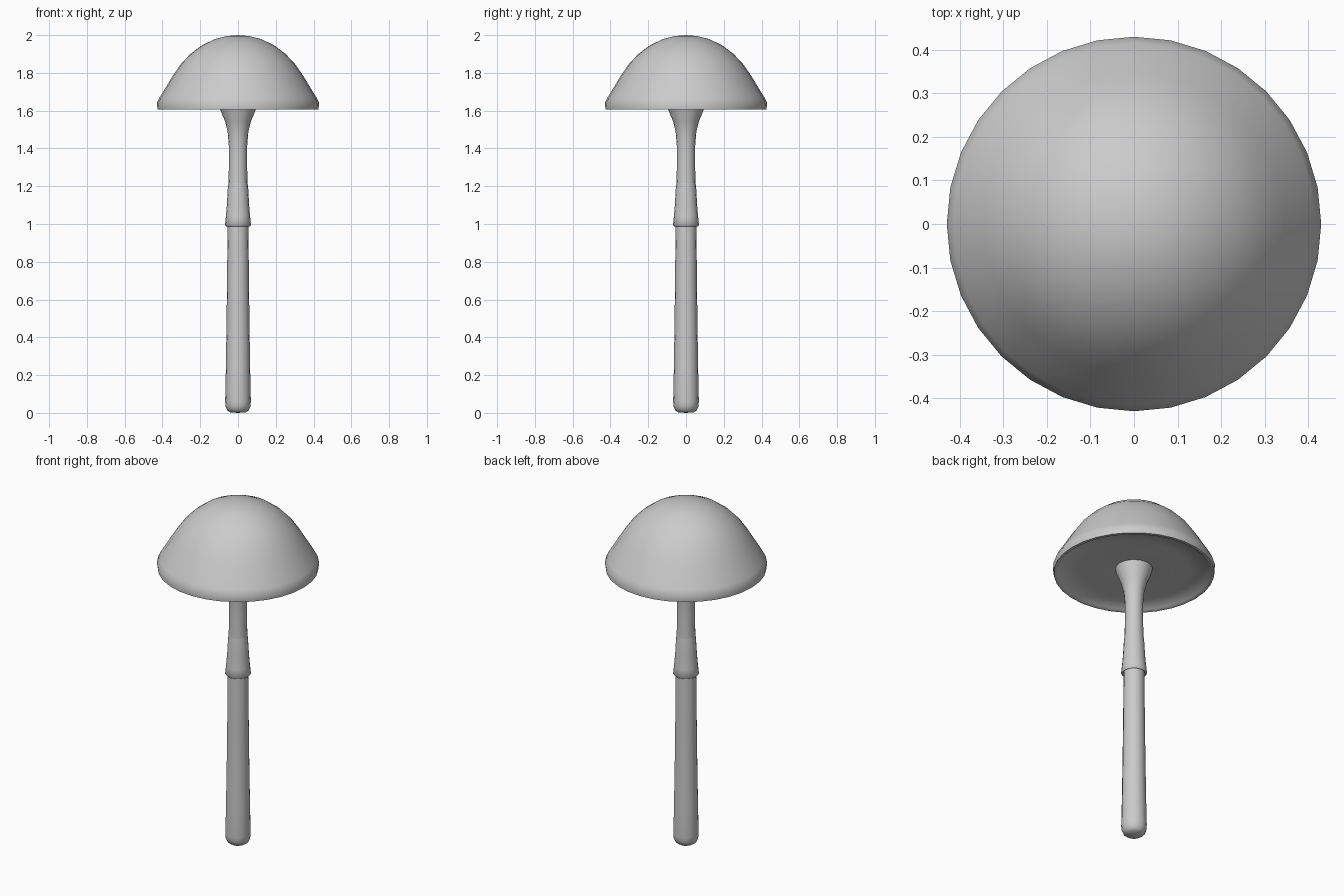
import bpy, bmesh
from math import cos, sin, tau, radians

cube = bpy.data.objects.get("Cube")
if cube:
    bpy.data.objects.remove(cube)

grey = bpy.data.materials.new("plain grey")
grey.use_nodes = True
colour = (0.6, 0.6, 0.6, 1)
grey.diffuse_color = colour
grey.node_tree.nodes["Principled BSDF"].inputs["Base Color"].default_value = colour


def lathe(name, profile, sides, angle):
    """Revolve (radius, height) points about z; radius 0 makes a pole."""
    bm = bmesh.new()
    rings = []
    for r, z in profile:
        if r == 0:
            rings.append([bm.verts.new((0, 0, z))] * sides)
        else:
            rings.append([bm.verts.new((r * cos(tau * i / sides), r * sin(tau * i / sides), z))
                          for i in range(sides)])
    for a, b in zip(rings, rings[1:]):
        for i in range(sides):
            j = (i + 1) % sides
            bm.faces.new(dict.fromkeys((a[i], a[j], b[j], b[i])))
    bmesh.ops.recalc_face_normals(bm, faces=bm.faces)
    mesh = bpy.data.meshes.new(name)
    bm.to_mesh(mesh)
    bm.free()
    mesh.materials.append(grey)
    obj = bpy.data.objects.new(name, mesh)
    bpy.context.collection.objects.link(obj)
    bpy.ops.object.select_all(action="DESELECT")
    obj.select_set(True)
    bpy.context.view_layer.objects.active = obj
    bpy.ops.object.shade_smooth_by_angle(angle=radians(angle))
    return obj


# Full domed cap with a thin rim and a nearly flat underside
lathe("cap", [
    (0, 2.0), (0.06, 1.995), (0.12, 1.98), (0.19, 1.947), (0.25, 1.902),
    (0.3, 1.85), (0.345, 1.785), (0.385, 1.718), (0.415, 1.67),
    (0.43, 1.64), (0.426, 1.607), (0.412, 1.605), (0.404, 1.614),
    (0.3, 1.628), (0.2, 1.622), (0.12, 1.63), (0, 1.635),
], 32, 60)

# Slender stem with a rounded foot and a flared top
lathe("stem", [
    (0, 0), (0.042, 0.003), (0.057, 0.014), (0.066, 0.035), (0.068, 0.06),
    (0.065, 0.2), (0.061, 0.45), (0.058, 0.7), (0.056, 0.9), (0.055, 1.02),
    (0.051, 1.2), (0.048, 1.32), (0.049, 1.42), (0.055, 1.49), (0.069, 1.545),
    (0.092, 1.6), (0.1, 1.632), (0, 1.636),
], 16, 60)

# Skirt hanging around the middle of the stem
lathe("stem_skirt", [
    (0.049, 1.23), (0.054, 1.19), (0.059, 1.1), (0.064, 1.04), (0.069, 0.995),
    (0.063, 0.988), (0.054, 1.0),
], 16, 50)
